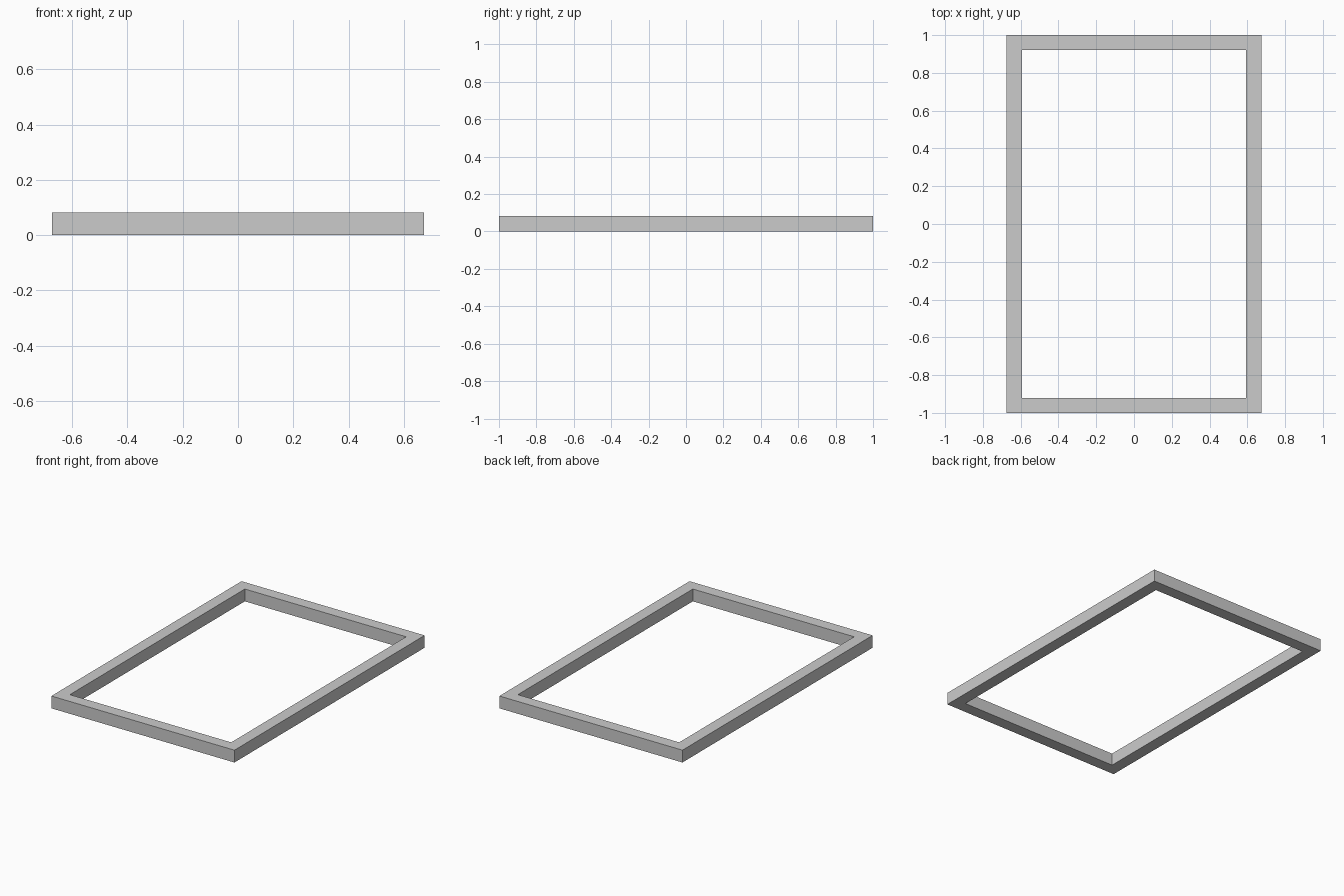
import bpy, bmesh

if "Cube" in bpy.data.objects:
    bpy.data.objects.remove(bpy.data.objects["Cube"])

HALF_X, HALF_Y = 0.674, 1.0   # outer half sizes
BAR, HEIGHT = 0.08, 0.082     # bar width and frame height


def rectangle(bm, hx, hy, z):
    return [bm.verts.new((sx * hx, sy * hy, z))
            for sx, sy in ((-1, -1), (1, -1), (1, 1), (-1, 1))]


# Rectangular frame: outer and inner loops joined around all four sides
bm = bmesh.new()
loops = [rectangle(bm, HALF_X, HALF_Y, 0),
         rectangle(bm, HALF_X, HALF_Y, HEIGHT),
         rectangle(bm, HALF_X - BAR, HALF_Y - BAR, HEIGHT),
         rectangle(bm, HALF_X - BAR, HALF_Y - BAR, 0)]
for i in range(4):
    a, b = loops[i], loops[(i + 1) % 4]
    for j in range(4):
        k = (j + 1) % 4
        bm.faces.new((a[j], a[k], b[k], b[j]))
bmesh.ops.recalc_face_normals(bm, faces=bm.faces)

mesh = bpy.data.meshes.new("rectangular_frame")
bm.to_mesh(mesh)
bm.free()
frame = bpy.data.objects.new("rectangular_frame", mesh)
bpy.context.collection.objects.link(frame)
